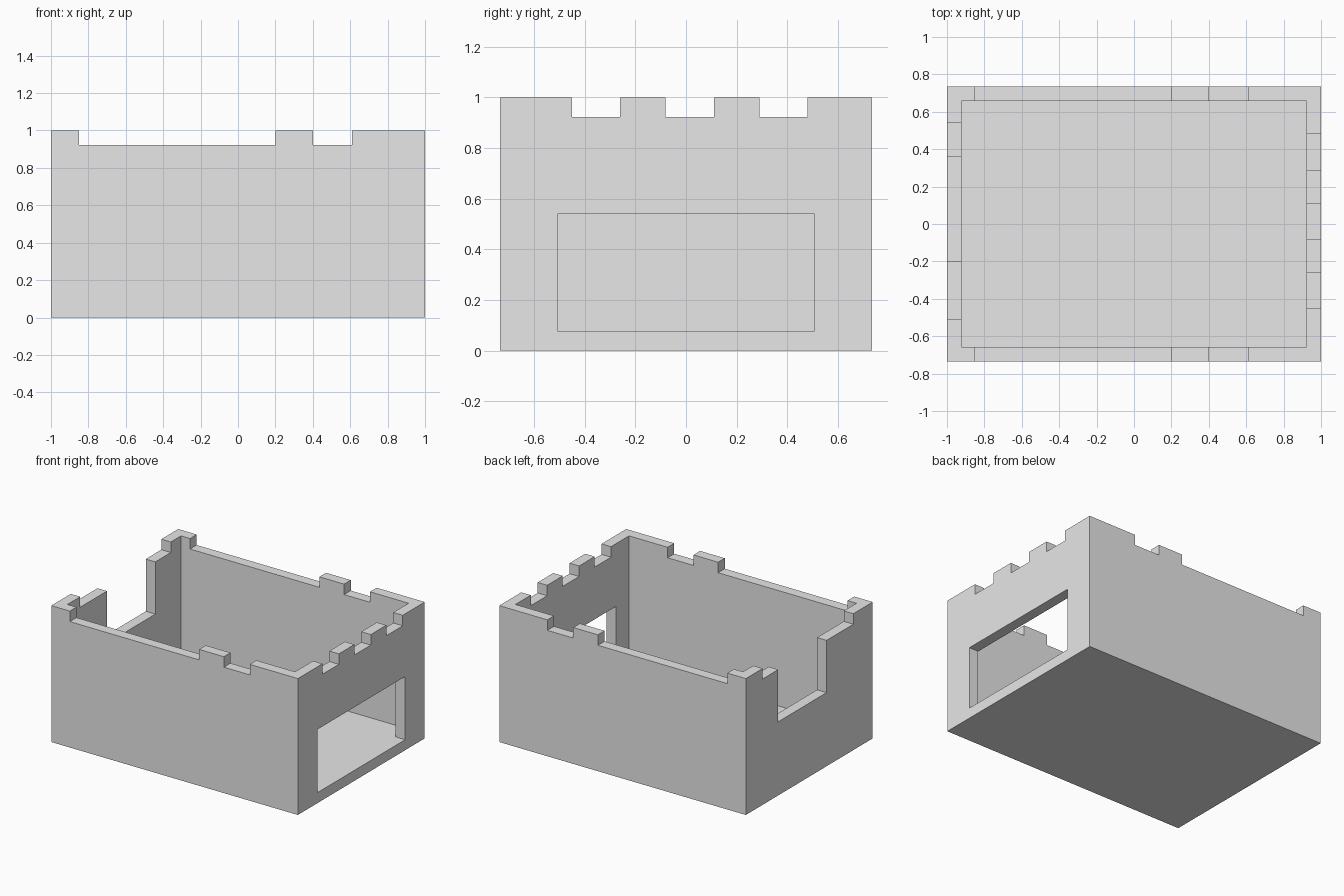
import bpy
from mathutils import Vector

old = bpy.data.objects.get("Cube")
if old:
    bpy.data.objects.remove(old, do_unlink=True)

X, Y, H = 1.0, 0.735, 1.0      # outer half sizes and height
T = 0.077                      # wall and floor thickness
NOTCH = H - T                  # bottom of the battlement gaps
SILL = 0.54                    # head of the window, sill of the open side
OVER = 0.1                     # how far cutters reach past the walls

stone = bpy.data.materials.new("grey stone")
stone.use_nodes = True
grey = (0.8, 0.8, 0.8, 1)
stone.diffuse_color = grey
stone.node_tree.nodes["Principled BSDF"].inputs["Base Color"].default_value = grey


def box(name, xs, ys, zs):
    """Box between the given limits on each axis."""
    lo, hi = (Vector(c) for c in zip(xs, ys, zs))
    bpy.ops.mesh.primitive_cube_add(size=1)
    ob = bpy.context.object
    ob.name = name
    for v in ob.data.vertices:
        v.co = [a + (c + 0.5) * (b - a) for a, b, c in zip(lo, hi, v.co)]
    ob.data.materials.append(stone)
    return ob


def cut(target, xs, ys, zs):
    """Subtract a box from the target and discard the cutter."""
    cutter = box("cutter", xs, ys, zs)
    cutter.hide_render = True
    bpy.context.view_layer.objects.active = target
    mod = target.modifiers.new("cut", 'BOOLEAN')
    mod.operation = 'DIFFERENCE'
    mod.solver = 'EXACT'
    mod.object = cutter
    bpy.ops.object.modifier_apply(modifier=mod.name)
    bpy.data.objects.remove(cutter, do_unlink=True)


# Solid block hollowed into floor and four walls
walls = box("castle_walls", (-X, X), (-Y, Y), (0, H))
top = H + OVER
cut(walls, (-X + T, X - T), (-Y + T, Y - T), (T, top))

# Battlement gaps shared by the front and back walls
for xs in ((-0.85, 0.2), (0.4, 0.61)):
    cut(walls, xs, (-Y - OVER, Y + OVER), (NOTCH, top))

# Battlement gaps of the +x wall
right_wall = (X - T - 0.02, X + OVER)
for ys in ((-0.45, -0.26), (-0.08, 0.11), (0.29, 0.48)):
    cut(walls, right_wall, ys, (NOTCH, top))

# Window in the +x wall, flush with the floor
cut(walls, right_wall, (-0.508, 0.508), (T, SILL))

# Gap and wide opening of the -x wall
left_wall = (-X - OVER, -X + T + 0.02)
cut(walls, left_wall, (-0.51, 0.54), (NOTCH, top))
cut(walls, left_wall, (-0.2, 0.36), (SILL, top))

bpy.ops.object.select_all(action='DESELECT')
walls.select_set(True)
bpy.context.view_layer.objects.active = walls
bpy.ops.object.shade_flat()
